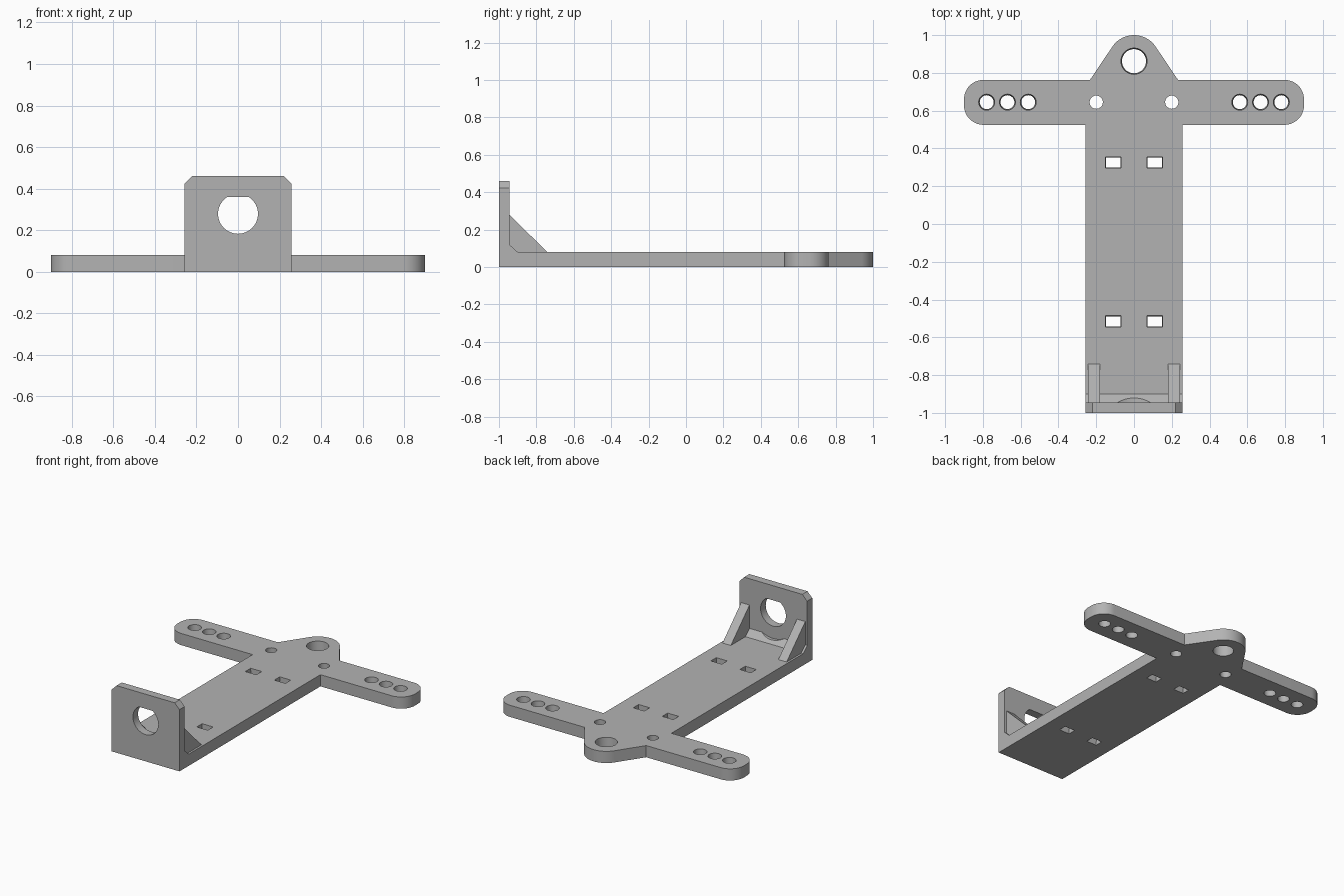
import bpy, bmesh
from math import pi, cos, sin, radians, sqrt
from mathutils import Matrix, Vector

cube = bpy.data.objects.get("Cube")
if cube:
    bpy.data.objects.remove(cube, do_unlink=True)

grey = bpy.data.materials.new("plain grey")
grey.use_nodes = True
colour = (0.45, 0.45, 0.45, 1)
grey.diffuse_color = colour
grey.node_tree.nodes["Principled BSDF"].inputs["Base Color"].default_value = colour

THICK = 0.08
HALF_W = 0.257
WALL_BACK = -0.944


def make_object(name, bm):
    bmesh.ops.recalc_face_normals(bm, faces=bm.faces)
    mesh = bpy.data.meshes.new(name)
    bm.to_mesh(mesh)
    bm.free()
    mesh.materials.append(grey)
    obj = bpy.data.objects.new(name, mesh)
    bpy.context.collection.objects.link(obj)
    return obj


def extrude_profile(bm, points, direction):
    face = bm.faces.new([bm.verts.new(p) for p in points])
    ext = bmesh.ops.extrude_face_region(bm, geom=[face])
    moved = [g for g in ext["geom"] if isinstance(g, bmesh.types.BMVert)]
    bmesh.ops.translate(bm, verts=moved, vec=Vector(direction))


def arc(cx, cy, r, start, end, steps=12):
    angles = [radians(start + (end - start) * i / steps) for i in range(steps + 1)]
    return [(cx + r * cos(a), cy + r * sin(a)) for a in angles]


def add_hole(bm, x, y, r_bottom, r_top, segments=40, scale=(1, 1)):
    """Vertical, slightly tapered cutter; four segments make a slot."""
    turn = pi / 4 if segments == 4 else 0
    place = (Matrix.Translation((x, y, THICK / 2))
             @ Matrix.Diagonal((scale[0], scale[1], 1, 1))
             @ Matrix.Rotation(turn, 4, "Z"))
    bmesh.ops.create_cone(bm, cap_ends=True, segments=segments, radius1=r_bottom,
                          radius2=r_top, depth=THICK + 0.02, matrix=place)


def cut(obj, bm):
    cutter = make_object("cutter", bm)
    cutter.hide_render = True
    mod = obj.modifiers.new("cut", "BOOLEAN")
    mod.operation = "DIFFERENCE"
    mod.solver = "EXACT"
    mod.object = cutter
    bpy.context.view_layer.objects.active = obj
    bpy.ops.object.modifier_apply(modifier=mod.name)
    bpy.data.objects.remove(cutter, do_unlink=True)


# Base plate: stem, rounded cross arms and rounded nose, mirrored in x
half = [(HALF_W, -1), (HALF_W, 0.525)]
half += arc(0.797, 0.628, 0.103, -90, 0)
half += arc(0.797, 0.66, 0.103, 0, 90)
half += [(0.233, 0.763)]
half += arc(0, 0.862, 0.138, 34, 90)
outline = half + [(-x, y) for x, y in reversed(half[:-1])]
bm = bmesh.new()
extrude_profile(bm, [(x, y, 0) for x, y in outline], (0, 0, THICK))
base = make_object("base_plate", bm)

# Holes and slots through the base
bm = bmesh.new()
add_hole(bm, 0, 0.862, 0.063, 0.07, 64)
for side in (-1, 1):
    add_hole(bm, side * 0.2, 0.645, 0.035, 0.035)
    for x in (0.56, 0.67, 0.78):
        add_hole(bm, side * x, 0.645, 0.036, 0.043)
    for y in (0.325, -0.515):
        add_hole(bm, side * 0.11, y, 0.053, 0.06, 4, (1, 0.7))
cut(base, bm)

# Front wall with chamfered top corners
TOP, CHAMFER = 0.46, 0.037
side_pts = [(HALF_W, THICK), (HALF_W, TOP - CHAMFER), (HALF_W - CHAMFER, TOP)]
profile = side_pts + [(-x, z) for x, z in reversed(side_pts)]
bm = bmesh.new()
extrude_profile(bm, [(x, -1, z) for x, z in profile], (0, WALL_BACK + 1, 0))
wall = make_object("front_wall", bm)

# Round wall opening with a flat top
R, CZ, FLAT = 0.096, 0.279, 0.36
opening = [(x, min(z, FLAT)) for x, z in arc(0, CZ, R, 0, 360, 72)[:-1]]
edge = sqrt(R * R - (FLAT - CZ) ** 2)
opening = [p for p in opening if p[1] < FLAT]
first = next(i for i, p in enumerate(opening) if p[0] < 0)
opening[first:first] = [(edge, FLAT), (-edge, FLAT)]
bm = bmesh.new()
extrude_profile(bm, [(x, -1.1, z) for x, z in opening], (0, 0.3, 0))
cut(wall, bm)

# Sloped fillet along the foot of the wall, hollowed by a round clearance
bm = bmesh.new()
fillet = [(WALL_BACK, THICK), (-0.9, THICK), (WALL_BACK, 0.12)]
extrude_profile(bm, [(-HALF_W, y, z) for y, z in fillet], (2 * HALF_W, 0, 0))
foot = make_object("wall_foot_fillet", bm)
bm = bmesh.new()
extrude_profile(bm, [(x, -0.99, z) for x, z in arc(0, CZ, 0.18, 0, 360, 72)[:-1]],
                (0, 0.3, 0))
cut(foot, bm)

# Triangular ribs bracing the wall
rib = [(WALL_BACK, THICK), (-0.742, THICK), (WALL_BACK, 0.28)]
for name, x in (("left_rib", 0.18), ("right_rib", -0.243)):
    bm = bmesh.new()
    extrude_profile(bm, [(x, y, z) for y, z in rib], (0.063, 0, 0))
    make_object(name, bm)

# Smooth the rounded edges only
bpy.ops.object.select_all(action="DESELECT")
for obj in (base, wall, foot):
    obj.select_set(True)
bpy.context.view_layer.objects.active = base
bpy.ops.object.shade_smooth_by_angle(angle=radians(25))
